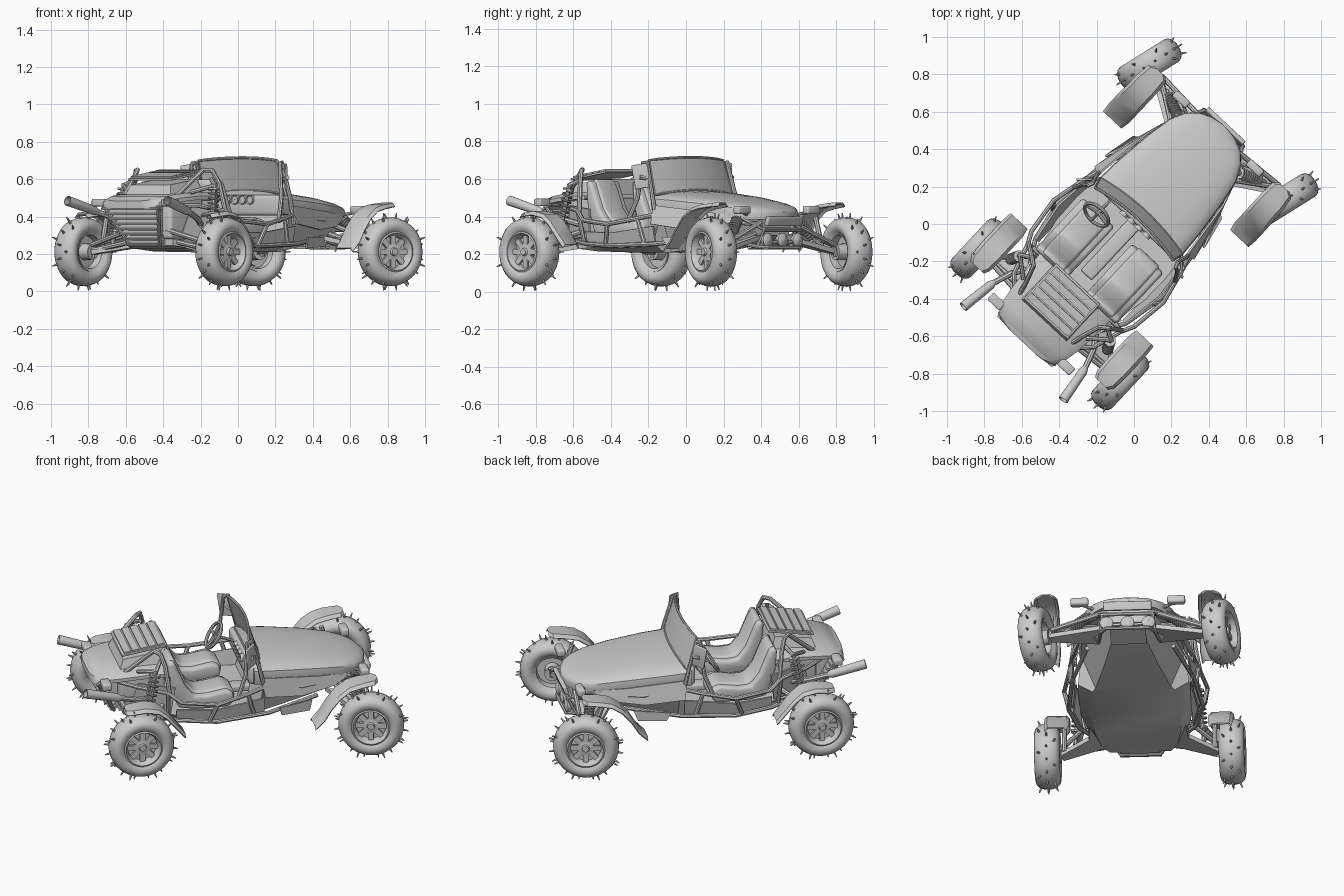
import bpy, bmesh, math
from math import sin, cos, pi, radians
from mathutils import Matrix, Vector

if "Cube" in bpy.data.objects:
    bpy.data.objects.remove(bpy.data.objects["Cube"])

HEADING = radians(47)   # built along +x (left = +y), turned at the end

def add(name, bm, solid=0, bevel=0, matrix=None):
    bmesh.ops.recalc_face_normals(bm, faces=bm.faces)
    if matrix:
        bm.transform(matrix)
    me = bpy.data.meshes.new(name)
    bm.to_mesh(me)
    bm.free()
    ob = bpy.data.objects.new(name, me)
    bpy.context.collection.objects.link(ob)
    if solid:
        m = ob.modifiers.new("thickness", 'SOLIDIFY')
        m.thickness, m.offset = solid, 0
    if bevel:
        m = ob.modifiers.new("round", 'BEVEL')
        m.width, m.segments = bevel, 3
    return ob

def loft(name, rings, closed=True, loop=False, caps=True, **kw):
    bm = bmesh.new()
    vs = [[bm.verts.new(p) for p in r] for r in rings]
    n, k = len(vs), len(vs[0])
    for i in range(n if loop else n - 1):
        a, b = vs[i], vs[(i + 1) % n]
        for j in range(k if closed else k - 1):
            bm.faces.new((a[j], a[(j + 1) % k], b[(j + 1) % k], b[j]))
    if closed and caps and not loop:
        bm.faces.new(vs[0])
        bm.faces.new(vs[-1])
    return add(name, bm, **kw)

def lathe(name, prof, matrix, segs=32):
    rings = [[(r * cos(t), y, r * sin(t)) for r, y in prof] for t in (2 * pi * i / segs for i in range(segs))]
    return loft(name, rings, loop=True, matrix=matrix)

def prism(name, pts, y0, y1, bevel=0):
    return loft(name, [[(x, y, z) for x, z in pts] for y in (y0, y1)], bevel=bevel)

def plate(name, pts, th=.01):
    for s in (1, -1):
        bm = bmesh.new()
        bm.faces.new([bm.verts.new((x, s * y, z)) for x, y, z in pts])
        add(name, bm, solid=th)

def box(name, c, size, bevel=0, tilt=0, yaw=0):
    bm = bmesh.new()
    bmesh.ops.create_cube(bm, size=1)
    m = Matrix.Translation(c) @ Matrix.Rotation(yaw, 4, 'Z') @ Matrix.Rotation(tilt, 4, 'Y') @ Matrix.Diagonal((*size, 1))
    return add(name, bm, bevel=bevel, matrix=m)

def tubes(name, paths, r, mirror=True, cyclic=False):
    cu = bpy.data.curves.new(name, 'CURVE')
    cu.dimensions, cu.bevel_depth, cu.bevel_resolution, cu.use_fill_caps = '3D', r, 2, True
    for path in paths:
        for s in ((1, -1) if mirror else (1,)):
            sp = cu.splines.new('POLY')
            sp.points.add(len(path) - 1)
            sp.use_cyclic_u = cyclic
            for p, (x, y, z) in zip(sp.points, path):
                p.co = (x, s * y, z, 1)
    ob = bpy.data.objects.new(name, cu)
    bpy.context.collection.objects.link(ob)

# wheels: tyre, rim, spokes, hub, studs
def wheel(name, x, y, steer):
    m = Matrix.Translation((x, y, .212)) @ Matrix.Rotation(radians(steer) + (pi if y < 0 else 0), 4, 'Z')
    lathe(name + "_tyre", [(.1, .05), (.115, .064), (.138, .071), (.158, .065), (.174, .048), (.183, .02),
                           (.183, -.02), (.174, -.048), (.158, -.065), (.138, -.071), (.115, -.064), (.1, -.05)], m, 40)
    lathe(name + "_rim", [(.108, .06), (.1, .064), (.092, .045), (.084, .03), (.09, -.05), (.106, -.06)], m)
    lathe(name + "_brake_disc", [(.001, .008), (.088, .008), (.088, -.008), (.001, -.008)], m)
    lathe(name + "_hub", [(.001, .05), (.018, .05), (.022, .038), (.046, .034), (.042, -.07), (.001, -.07)], m, 20)
    for i in range(8):
        bm = bmesh.new()
        bmesh.ops.create_cube(bm, size=1)
        add(name + "_spoke", bm, matrix=m @ Matrix.Rotation(i * pi / 4, 4, 'Y') @ Matrix.Translation((.064, .028, 0))
            @ Matrix.Diagonal((.056, .014, .03, 1)))
    bm = bmesh.new()
    for i in range(32):
        w = (-.045, 0, .045, 0)[i % 4]
        r = .193 if w == 0 else .186
        q = Matrix.Rotation(i * pi / 16, 4, 'Y') @ Matrix.Translation((0, w, r)) @ Matrix.Rotation(-w * 9, 4, 'X')
        bmesh.ops.create_cone(bm, cap_ends=True, segments=6, radius1=.008, radius2=.003, depth=.036, matrix=q)
    add(name + "_studs", bm, matrix=m)

for s, side in ((1, "left"), (-1, "right")):
    wheel("front_wheel_" + side, .666 + s * .014, s * .513 + .009, -15)
    wheel("rear_wheel_" + side, -.66, s * .515, 0)

# fenders
def fender(name, prof):
    for s in (1, -1):
        loft(name, [[(x, s * y0, z - .018), (x, s * (y0 + .015), z), (x, s * (y1 - .015), z), (x, s * y1, z - .018)]
                    for x, z, y0, y1 in prof], closed=False, solid=.008)
fender("front_fender", [(.69, .472, .42, .49), (.67, .47, .395, .52), (.59, .46, .39, .53), (.53, .445, .39, .53), (.47, .405, .39, .535),
                        (.42, .345, .39, .535), (.38, .28, .39, .535), (.33, .23, .4, .53)])
fender("rear_fender", [(-.74, .41, .41, .5), (-.71, .417, .395, .52), (-.63, .425, .39, .525), (-.56, .41, .39, .525), (-.51, .37, .39, .525),
                       (-.46, .31, .39, .525), (-.41, .25, .4, .52)])

# hood shell
def hood_ring(x, w, zc, ze, lip):
    arc = [(x, w * cos(t), ze + (zc - ze) * sin(t) ** .55) for t in (pi * i / 16 for i in range(16))]
    return [(x, w * .97, ze - lip)] + arc + [(x, -w, ze), (x, -w * .97, ze - lip)]
loft("hood", [hood_ring(*a) for a in ((.03, .305, .54, .465, .05), (.2, .295, .532, .45, .05), (.4, .272, .51, .435, .045),
     (.54, .245, .485, .425, .04), (.62, .205, .468, .415, .03), (.67, .155, .452, .41, .025),
     (.7, .09, .436, .405, .02), (.712, .03, .425, .402, .015))])
# lower tub: x, top half width, top z, bottom half width, bottom z
loft("floor_tub", [[(x, a, zt), (x, -a, zt), (x, -b, zb), (x, b, zb)] for x, a, zt, b, zb in (
     (-.69, .17, .28, .17, .245), (-.6, .24, .28, .21, .23), (-.42, .29, .27, .24, .215), (-.2, .33, .26, .25, .21),
     (.05, .31, .26, .23, .21), (.09, .29, .42, .21, .21), (.3, .25, .41, .15, .235), (.5, .19, .405, .1, .265),
     (.66, .13, .39, .09, .3))])
plate("cowl_side", [(.06, .32, .46), (.08, .36, .36), (.3, .315, .33), (.5, .25, .345), (.6, .215, .40), (.4, .28, .425)])
plate("side_skirt", [(.16, .36, .29), (.36, .29, .29), (.34, .32, .24), (.18, .33, .23)])
plate("side_sill", [(.08, .34, .35), (-.2, .365, .315), (-.42, .33, .32), (-.42, .31, .25), (-.2, .35, .23), (.08, .32, .24)])
plate("rear_side_panel", [(-.42, .3, .44), (-.62, .24, .46), (-.66, .2, .3), (-.44, .28, .28)])

# nose plate, bumper and lamps
box("nose_plate", (.712, 0, .375), (.025, .27, .05), .005, radians(20))
box("skid_plate", (.62, 0, .25), (.16, .2, .015), 0, radians(-12))
tubes("front_bumper", [[(.5, .17, .27), (.66, .15, .24), (.71, .12, .235), (.71, 0, .235)],
                       [(.66, .15, .24), (.7, .14, .33), (.6, .2, .39)], [(.7, .14, .33), (.7, 0, .33)]], .011)
for y in (-.117, 0, .117):
    m = Matrix.Translation((.7, y, .275)) @ Matrix.Rotation(-pi / 2, 4, 'Z')
    lathe("nose_lamp", [(.001, .018), (.03, .012), (.038, .006), (.036, -.01), (.018, -.035), (.001, -.04)], m, 20)
for s in (1, -1):
    box("headlight", (.66, s * .27, .435), (.045, .1, .045), .012)
    box("tail_light", (-.805, s * .255, .475), (.05, .09, .04), .008)
tubes("headlight_bracket", [[(.62, .19, .41), (.655, .265, .425)], [(-.78, .16, .46), (-.8, .25, .47)]], .009)

# windshield with frame, posts and side deflectors
def glass(v, k):
    c = 1 - (v / .3) ** 2
    return (.055 - .055 * k + c * .035, v * (1 - .05 * k), .515 + c * .025 + k * (.185 - c * .01))
cols = [-.3 + .05 * i for i in range(13)]
loft("windshield", [[glass(v, k) for v in cols] for k in (0, .33, .66, 1)], closed=False, solid=.008)
tubes("windshield_frame", [[glass(v, 0) for v in cols] + [glass(v, 1) for v in reversed(cols)]], .008, False, True)
tubes("windshield_post", [[(.09, .325, .36), (.06, .325, .5), (.01, .31, .69), (-.015, .32, .685), (-.03, .345, .5), (-.08, .37, .37)],
                          [(.03, .31, .6), (.0, .36, .61)]], .012)
for s in (1, -1):
    box("side_deflector", (.0, s * .35, .615), (.085, .012, .13), .005, radians(-10), -s * radians(45))

# dashboard, gauges, steering wheel
box("dashboard", (.05, 0, .46), (.09, .56, .11), .02)
for i in range(4):
    m = Matrix.Translation((.003, -.09 + .055 * i, .49)) @ Matrix.Rotation(pi / 2, 4, 'Z')
    lathe("gauge", [(.001, .006), (.02, .006), (.024, .012), (.024, -.01), (.001, -.01)], m, 16)
sm = Matrix.Translation((-.1, .18, .515)) @ Matrix.Rotation(radians(32), 4, 'Y')
rim = [sm @ Vector((0, .078 * cos(i * pi / 12), .078 * sin(i * pi / 12))) for i in range(24)]
tubes("steering_wheel", [rim], .01, False, True)
tubes("steering_spokes", [[rim[i], sm @ Vector((.015, 0, 0))] for i in (0, 12, 18)] + [[sm @ Vector((0, 0, 0)), (.04, .18, .46)]], .009, False)

# seats
for s in (1, -1):
    y = s * .18
    for name, w, d in (("seat", .115, 0), ("seat_pad", .08, .012)):
        prism(name, [(-.08 + d, .33), (-.09 + d, .375), (-.13, .39 + d), (-.24, .372 + d), (-.31 + d, .375 + d), (-.36 + d, .44),
                     (-.405 + d, .55), (-.425, .595 + d), (-.46, .585), (-.45, .46), (-.4, .31), (-.3, .29), (-.11, .29)], y - w, y + w, .025)
box("centre_tunnel", (-.15, 0, .275), (.45, .08, .04), .01)

# tube frame with rear hoops
tubes("side_frame", [[(.08, .33, .41), (-.02, .36, .39), (-.2, .4, .36), (-.4, .375, .38), (-.47, .34, .43), (-.63, .29, .46), (-.72, .2, .46)],
                     [(.4, .24, .29), (.1, .34, .255), (-.2, .375, .245), (-.42, .33, .255), (-.6, .22, .27)],
                     [(-.2, .4, .36), (-.24, .37, .25)], [(-.02, .36, .39), (.02, .345, .25)],
                     [(-.47, .34, .43), (-.46, .3, .26)], [(.08, .33, .41), (.3, .3, .38), (.56, .22, .37), (.66, .14, .36)]], .0125)
tubes("roll_hoop", [[(-.46, .34, .42), (-.48, .31, .58), (-.5, .28, .645), (-.53, .24, .65), (-.62, .21, .57), (-.7, .19, .5)],
                    [(-.46, .31, .5), (-.46, 0, .5)]], .013)

# engine bay, tail cover, louvred lid
box("engine_block", (-.58, 0, .4), (.26, .34, .24), .02)
tail = [(-.46, .26, .53), (-.58, .255, .53), (-.7, .245, .52), (-.78, .23, .51), (-.84, .205, .495), (-.86, .17, .488), (-.868, .1, .483)]
loft("tail_cover", [[(x, w, z - .04), (x, w, z - .02), (x, w * .85, z), (x, -w * .85, z), (x, -w, z - .02), (x, -w, z - .04)]
                    for x, w, z in tail])
loft("engine_cover", [[(-.45 - e, .17 - e, z), (-.45 - e, e - .17, z), (-.71 + e, e - .17, z - d), (-.71 + e, .17 - e, z - d)]
                      for e, z, d in ((0, .515, .01), (.025, .6, .03))])
box("lid_panel", (-.565, 0, .618), (.26, .32, .012), .004, radians(-9))
for i in range(5):
    box("lid_louvre", (-.469 - .048 * i, 0, .642 - .0076 * i), (.04, .3, .014), 0, radians(-9))
for i in range(8):
    box("rear_slat", (-.835 + .015 * i, 0, .45 - .027 * i), (.05, .4 - .024 * i, .011), 0, radians(-20))
prism("rear_bulkhead", [(-.81, .46), (-.6, .46), (-.6, .24), (-.7, .24)], -.11, .11)
tubes("rear_grille_frame", [[(-.84, .2, .46), (-.73, .11, .25), (-.73, 0, .25)]], .011)

# exhausts
for s in (1, -1):
    tubes("exhaust_pipe", [[(-.55, s * .24, .36), (-.64, s * .3, .39), (-.76, s * .34, .43)]], .016, False)
    a, b = Vector((-.74, s * .335, .425)), Vector((-.945, s * .365, .485))
    m = Matrix.Translation(a) @ Vector((b - a)).to_track_quat('Y', 'Z').to_matrix().to_4x4()
    lathe("exhaust_tip", [(.016, 0), (.024, .02), (.027, .217), (.022, .217), (.012, .05)], m, 20)

# suspension
plate("front_lower_arm", [(.64, .1, .29), (.68, .44, .215), (.64, .46, .21), (.46, .17, .29), (.56, .2, .275)], .025)
plate("rear_lower_arm", [(-.4, .27, .25), (-.62, .17, .25), (-.69, .43, .21), (-.63, .44, .21), (-.52, .28, .24)], .025)
tubes("suspension_arms", [[(.66, .12, .37), (.68, .43, .25)], [(.5, .18, .37), (.67, .43, .25)], [(.6, .1, .31), (.62, .43, .22)],
                          [(-.48, .26, .33), (-.65, .44, .25)], [(-.7, .13, .33), (-.67, .44, .25)], [(-.66, .08, .28), (-.66, .5, .21)],
                          [(.67, .43, .25), (.67, .45, .19)], [(-.66, .44, .26), (-.66, .45, .18)],
                          [(.62, .4, .22), (.56, .41, .4)], [(-.62, .42, .22), (-.58, .42, .4)]], .014)
def shock(name, lo, hi):
    a, b = Vector(lo), Vector(hi)
    q = (b - a).to_track_quat('Z', 'Y')
    pt = lambda r, f, t: a.lerp(b, f) + q @ Vector((r * cos(t), r * sin(t), 0))
    tubes(name + "_damper", [[a, b]], .013)
    tubes(name + "_spring", [[pt(.026, .25 + .65 * i / 96, i * pi / 6) for i in range(97)]], .006)
    for f in (.23, .92):
        tubes(name + "_seat", [[a.lerp(b, f - .015), a.lerp(b, f + .015)]], .032)
shock("front_shock", (.64, .36, .25), (.58, .22, .39))
shock("rear_shock", (-.6, .36, .25), (-.54, .33, .57))
tubes("shock_mount", [[(-.54, .34, .565), (-.5, .27, .6)], [(-.54, .33, .565), (-.62, .23, .53)]], .012)

# bake to meshes, turn to heading, shade
bpy.ops.object.select_all(action='SELECT')
objs = list(bpy.context.selected_objects)
bpy.context.view_layer.objects.active = objs[0]
bpy.ops.object.convert(target='MESH')
for ob in bpy.context.scene.objects:
    ob.data.transform(Matrix.Rotation(HEADING, 4, 'Z'))
    ob.select_set(True)
bpy.context.view_layer.objects.active = bpy.context.scene.objects[0]
bpy.ops.object.shade_smooth_by_angle(angle=radians(35))
